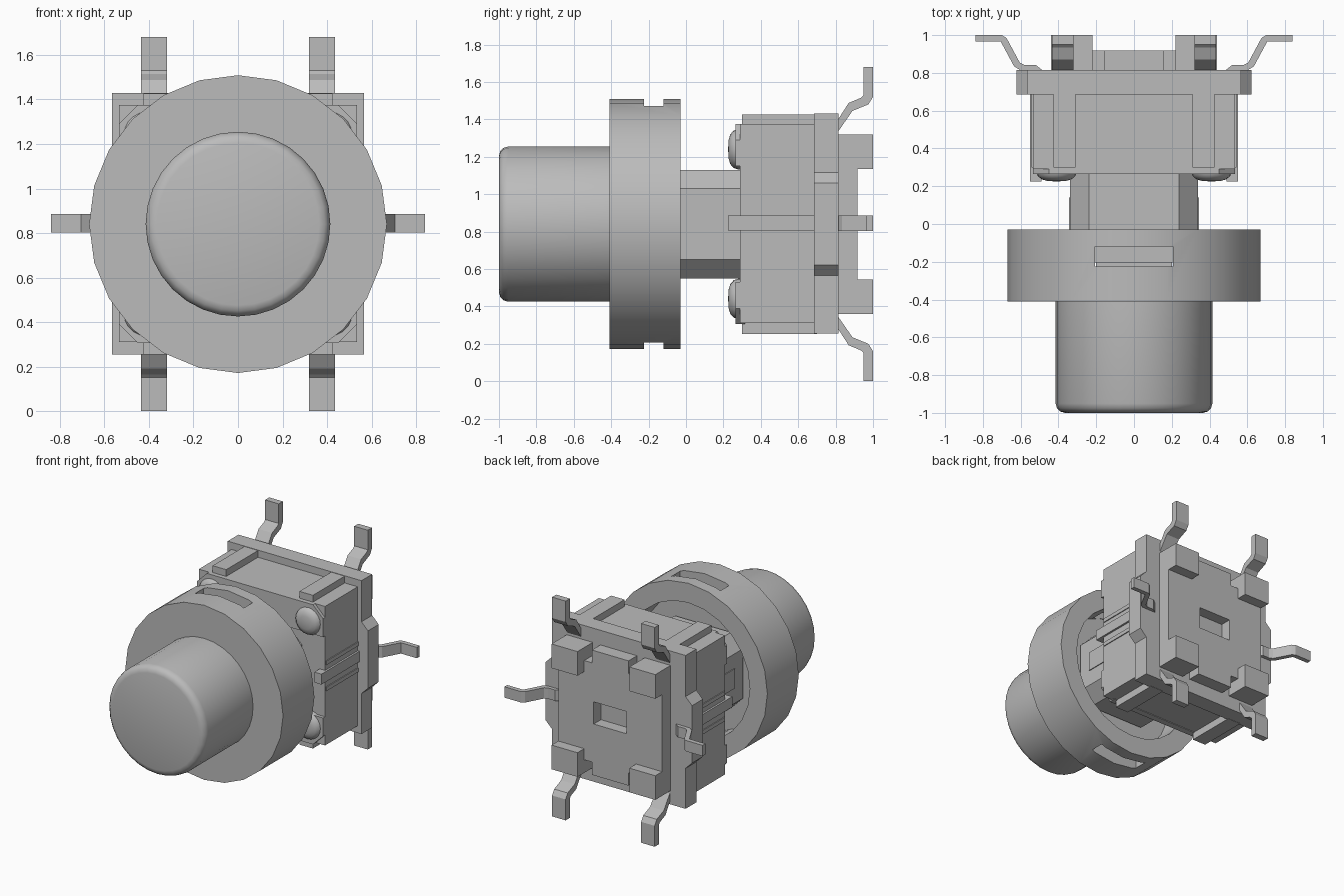
import bpy, bmesh, math
from mathutils import Matrix, Vector

if "Cube" in bpy.data.objects:
    bpy.data.objects.remove(bpy.data.objects["Cube"], do_unlink=True)

CZ = 0.84  # height of the button axis

grey = bpy.data.materials.new("light grey")
grey.use_nodes = True
COL = (0.5, 0.5, 0.5, 1)
grey.diffuse_color = COL
grey.node_tree.nodes["Principled BSDF"].inputs["Base Color"].default_value = COL


def finish(name, bm, smooth=False):
    bmesh.ops.remove_doubles(bm, verts=bm.verts, dist=1e-5)
    bmesh.ops.recalc_face_normals(bm, faces=bm.faces)
    me = bpy.data.meshes.new(name)
    bm.to_mesh(me)
    bm.free()
    ob = bpy.data.objects.new(name, me)
    bpy.context.collection.objects.link(ob)
    me.materials.append(grey)
    if smooth:
        select(ob)
        bpy.ops.object.shade_smooth_by_angle(angle=math.radians(32))
    return ob


def select(ob):
    bpy.ops.object.select_all(action='DESELECT')
    ob.select_set(True)
    bpy.context.view_layer.objects.active = ob


def box(name, x0, x1, y0, y1, z0, z1):
    bm = bmesh.new()
    m = Matrix.Translation(((x0 + x1) / 2, (y0 + y1) / 2, (z0 + z1) / 2)) \
        @ Matrix.Diagonal((x1 - x0, y1 - y0, z1 - z0, 1))
    bmesh.ops.create_cube(bm, size=1, matrix=m)
    return finish(name, bm)


def prism(name, pts, place, extrude):
    """Extrude a flat outline; place maps (a, b) to a 3D point."""
    bm = bmesh.new()
    f = bm.faces.new([bm.verts.new(place(a, b)) for a, b in pts])
    r = bmesh.ops.extrude_face_region(bm, geom=[f])
    bmesh.ops.translate(bm, vec=Vector(extrude),
                        verts=[v for v in r["geom"] if isinstance(v, bmesh.types.BMVert)])
    return finish(name, bm)


def lathe(name, profile, steps, cx=0, cz=CZ):
    """Spin (radius, y) points around an axis along y."""
    bm = bmesh.new()
    vs = [bm.verts.new((cx + r, y, cz)) for r, y in profile]
    es = [bm.edges.new(p) for p in zip(vs, vs[1:])]
    bmesh.ops.spin(bm, geom=vs + es, cent=(cx, 0, cz), axis=(0, 1, 0),
                   angle=2 * math.pi, steps=steps)
    return finish(name, bm, True)


def cut(ob, *size):
    cutter = box("cutter", *size)
    cutter.hide_render = True
    mod = ob.modifiers.new("cut", 'BOOLEAN')
    mod.operation, mod.object, mod.solver = 'DIFFERENCE', cutter, 'EXACT'
    select(ob)
    bpy.ops.object.modifier_apply(modifier=mod.name)
    bpy.data.objects.remove(cutter, do_unlink=True)


# Push button with rounded front rim
lathe("button_cap", [(0, -1), (0.365, -1), (0.39, -0.993), (0.408, -0.975),
                     (0.415, -0.95), (0.415, -0.39), (0, -0.39)], 32)

# Hollow collar with a slot through its top and bottom
collar = lathe("collar", [(0, -0.41), (0.669, -0.41), (0.669, -0.03),
                          (0.52, -0.03), (0.52, -0.23), (0, -0.23)], 24)
cut(collar, -0.207, 0.207, -0.225, -0.12, -0.1, 1.8)

# Stem joining button and housing
sx, sz, ch = 0.338, 0.29, 0.1
prism("stem", [(-sx, -sz + ch), (-sx + ch, -sz), (sx - ch, -sz), (sx, -sz + ch),
               (sx, sz - ch), (sx - ch, sz), (-sx + ch, sz), (-sx, sz - ch)],
      lambda a, b: (a, -0.205, CZ + b), (0, 0.52, 0))
box("stem_core", -0.2, 0.2, -0.3, -0.2, CZ - 0.2, CZ + 0.2)

# Housing body and base flange
box("housing", -0.535, 0.535, 0.29, 0.7, 0.31, 1.375)
box("base_flange", -0.567, 0.567, 0.685, 0.815, 0.255, 1.43)

for s in (-1, 1):
    side = "left" if s > 0 else "right"
    # Bevelled swelling on the flange side
    prism("flange_swell_" + side, [(0.5, -0.275), (0.567, -0.275), (0.622, -0.22),
                                   (0.622, 0.22), (0.567, 0.275), (0.5, 0.275)],
          lambda a, b: (s * a, 0.685, CZ + b), (0, 0.13, 0))
    # Rib on the stem and contact strip along the housing
    box("stem_rib_" + side, *sorted((s * 0.25, s * 0.345)), -0.1, 0.14, 0.77, 0.92)
    box("contact_strip_" + side, *sorted((s * 0.49, s * 0.55)), 0.225, 0.7, 0.805, 0.885)
    for zoff in (-0.1, 0.1):
        box("side_ridge_" + side, *sorted((s * 0.5, s * 0.542)), 0.3, 0.69,
            CZ + zoff - 0.015, CZ + zoff + 0.015)
    # Bent side terminal
    prism("side_terminal_" + side,
          [(0.48, 0.81), (0.595, 0.81), (0.635, 0.835), (0.705, 0.965), (0.84, 0.965),
           (0.84, 1.0), (0.7, 1.0), (0.675, 0.985), (0.605, 0.855), (0.58, 0.842),
           (0.52, 0.842)],
          lambda a, b: (s * a, b, 0.802), (0, 0, 0.083))

for t in (-1, 1):
    end = "top" if t > 0 else "bottom"

    def up(z):
        return CZ + t * z

    # Raised front plate with clipped corners
    prism("front_plate_" + end, [(-0.535, 0.31), (0.535, 0.31), (0.535, 0.45),
                                 (0.45, 0.535), (-0.45, 0.535), (-0.535, 0.45)],
          lambda a, b: (a, 0.265, up(b)), (0, 0.05, 0))
    for s in (-1, 1):
        tag = end + ("_left" if s > 0 else "_right")
        # Rib on the housing and rounded rivet on the front
        box("housing_rib_" + tag, *sorted((s * 0.31, s * 0.425)), 0.3, 0.7,
            *sorted((up(0.5), up(0.587))))
        lathe("rivet_" + tag, [(0, 0.225), (0.05, 0.228), (0.08, 0.237),
                               (0.1, 0.255), (0.108, 0.28), (0.108, 0.3)],
              20, s * 0.41, up(0.4))
        # Bent solder leg
        prism("solder_leg_" + tag,
              [(0.81, 0.49), (0.89, 0.605), (0.975, 0.64), (1.0, 0.68), (1.0, 0.84),
               (0.95, 0.84), (0.95, 0.69), (0.935, 0.675), (0.87, 0.648), (0.81, 0.555)],
              lambda a, b: (s * 0.32, a, up(b)), (s * 0.115, 0, 0))
        # Rear foot
        box("rear_foot_" + tag, *sorted((s * 0.22, s * 0.44)), 0.8, 1.0,
            *sorted((up(0.295), up(0.48))))

# Back plate with edge notches and a central pocket
plate = box("back_plate", -0.44, 0.44, 0.8, 0.918, CZ - 0.478, CZ + 0.478)
for s in (-1, 1):
    for t in (-1, 1):
        cut(plate, *sorted((s * 0.155, s * 0.22)), 0.815, 1.0,
            *sorted((CZ + t * 0.38, CZ + t * 0.6)))
cut(plate, -0.14, 0.14, 0.83, 1.0, CZ - 0.085, CZ + 0.085)
